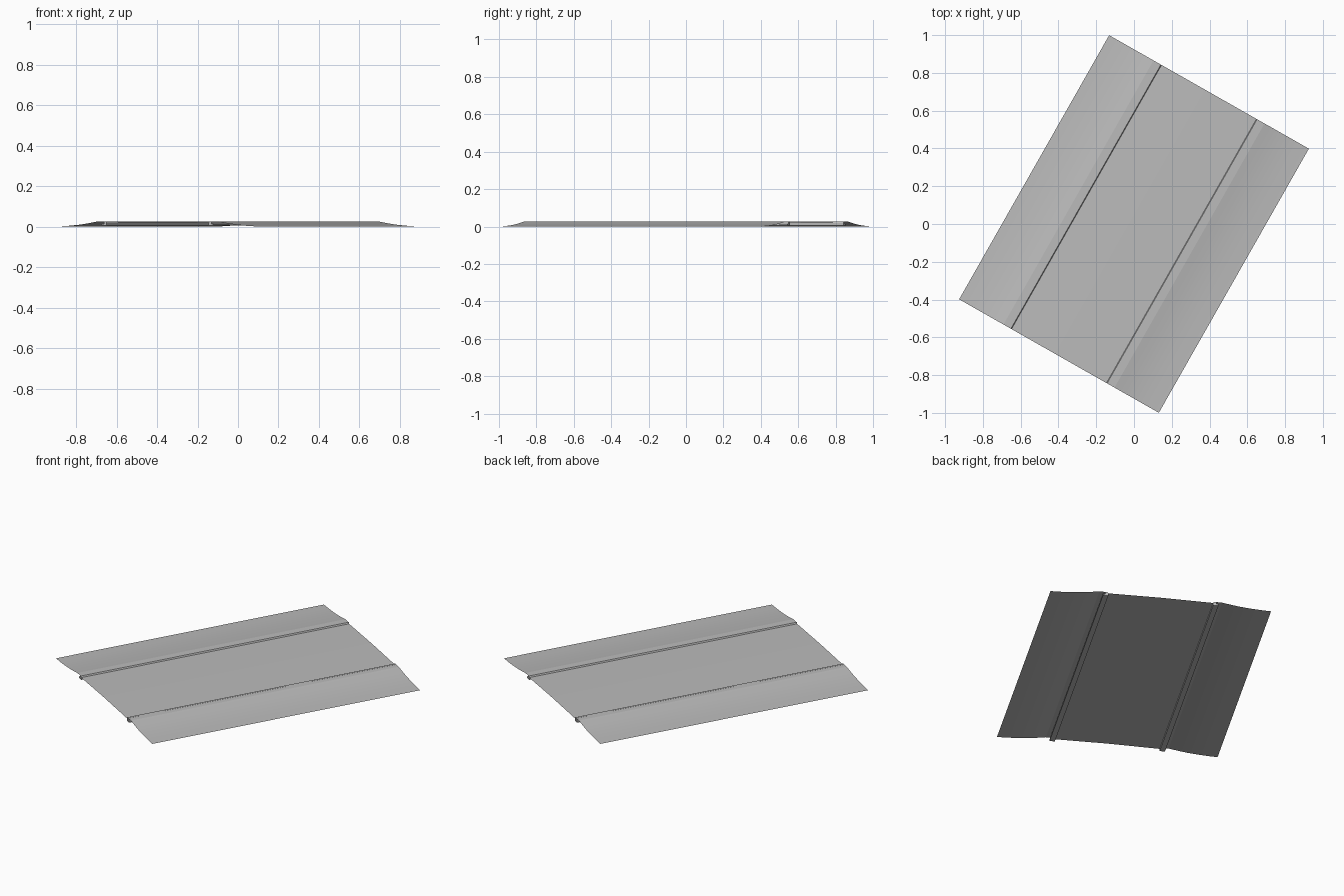
import bpy, bmesh, math
from mathutils import Matrix

old = bpy.data.objects.get("Cube")
if old:
    bpy.data.objects.remove(old, do_unlink=True)

LENGTH = 1.608
TURN = Matrix.Rotation(math.radians(-29.6), 4, 'Z')

grey = bpy.data.materials.new("concrete_grey")
grey.use_nodes = True
colour = (0.5, 0.5, 0.5, 1)
grey.diffuse_color = colour
bsdf = next(n for n in grey.node_tree.nodes if n.type == 'BSDF_PRINCIPLED')
bsdf.inputs["Base Color"].default_value = colour


def extrude_profile(name, profile, closed=False):
    """Sweep an (across, height) profile along the road."""
    bm = bmesh.new()
    rows = [[bm.verts.new((x, y, z)) for x, z in profile]
            for y in (-LENGTH / 2, LENGTH / 2)]
    n = len(profile)
    for i in range(n if closed else n - 1):
        j = (i + 1) % n
        bm.faces.new((rows[0][i], rows[0][j], rows[1][j], rows[1][i]))
    if closed:
        bm.faces.new(rows[0])
        bm.faces.new(rows[1][::-1])
        bmesh.ops.recalc_face_normals(bm, faces=bm.faces)
    else:
        # Open sheets face upward
        bm.normal_update()
        down = [f for f in bm.faces if f.normal.z < 0]
        bmesh.ops.reverse_faces(bm, faces=down)
    bm.transform(TURN)
    mesh = bpy.data.meshes.new(name)
    bm.to_mesh(mesh)
    bm.free()
    mesh.materials.append(grey)
    obj = bpy.data.objects.new(name, mesh)
    bpy.context.collection.objects.link(obj)
    bpy.ops.object.select_all(action='DESELECT')
    obj.select_set(True)
    bpy.context.view_layer.objects.active = obj
    bpy.ops.object.shade_smooth_by_angle(angle=math.radians(20))


# Carriageway with a slight crown
extrude_profile("road_surface", [(-0.291, 0.019), (0, 0.022), (0.291, 0.019)])

# Kerb block, flat verge behind it, and embankment easing down to the ground
kerb = [(0.289, 0.005), (0.289, 0.019), (0.293, 0.027), (0.306, 0.027),
        (0.306, 0.014), (0.318, 0.014), (0.318, 0.005)]
verge = [(0.306, 0.0265), (0.338, 0.0265)]
bank = [(0.338, 0.0265), (0.39, 0.0175), (0.44, 0.0105),
        (0.5, 0.005), (0.55, 0.002), (0.608, 0)]

for side, s in (("left", 1), ("right", -1)):
    for part, profile, closed in (("kerb", kerb, True), ("verge", verge, False),
                                  ("embankment", bank, False)):
        extrude_profile(f"{side}_{part}", [(s * x, z) for x, z in profile], closed)
